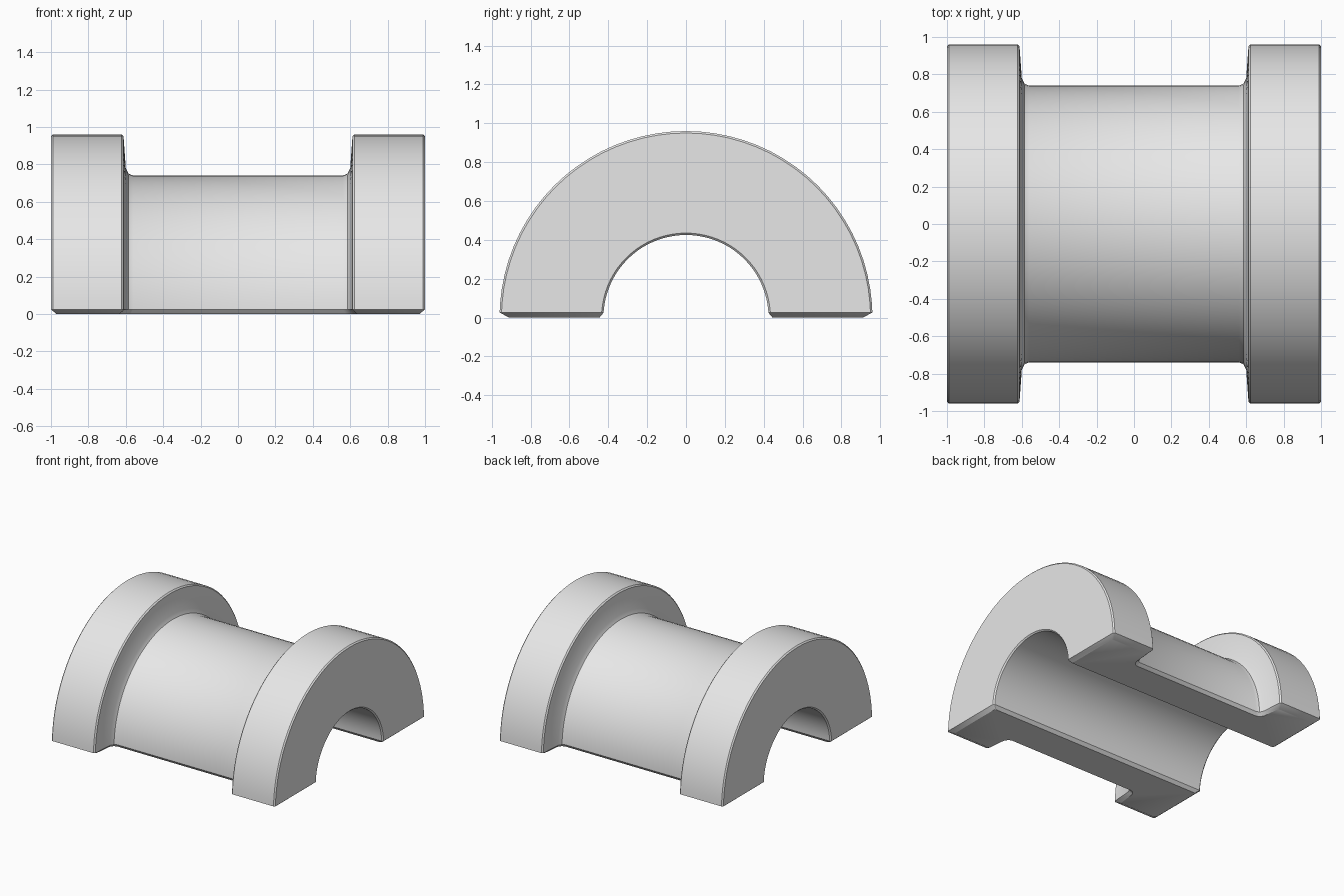
import bpy, bmesh, math

cube = bpy.data.objects.get("Cube")
if cube:
    bpy.data.objects.remove(cube, do_unlink=True)

STEPS = 40       # segments around the half turn
CHAMFER = 0.025  # height of the chamfer on the split faces

# Half of the closed section (x, radius): barrel, fillet, flange, bore
half = [(0.56, 0.74), (0.585, 0.75), (0.60, 0.78), (0.612, 0.95), (0.622, 0.96),
        (0.99, 0.96), (1.0, 0.95), (1.0, 0.435), (0.99, 0.425)]
# The same section drawn in slightly, for the flat split faces
half_inset = [(0.575, 0.72), (0.60, 0.73), (0.62, 0.76), (0.635, 0.90), (0.645, 0.91),
              (0.96, 0.91), (0.97, 0.90), (0.97, 0.455), (0.96, 0.445)]


def mirrored(points):
    return points + [(-x, r) for x, r in reversed(points)]


section, inset = mirrored(half), mirrored(half_inset)
bm = bmesh.new()


def flat_ring(points, side, z):
    return [bm.verts.new((x, side * math.sqrt(r * r - z * z), z)) for x, r in points]


# Rings from the back split face, over the top, to the front split face
rings = [flat_ring(inset, 1, 0), flat_ring(section, 1, CHAMFER)]
for i in range(1, STEPS):
    a = math.pi * i / STEPS
    rings.append([bm.verts.new((x, r * math.cos(a), r * math.sin(a))) for x, r in section])
rings += [flat_ring(section, -1, CHAMFER), flat_ring(inset, -1, 0)]

# Skin between the rings, then the two split faces
for a, b in zip(rings, rings[1:]):
    for j in range(len(a)):
        k = (j + 1) % len(a)
        bm.faces.new((a[j], a[k], b[k], b[j]))
bm.faces.new(rings[0])
bm.faces.new(rings[-1])
bmesh.ops.recalc_face_normals(bm, faces=bm.faces)

mesh = bpy.data.meshes.new("half_bushing")
bm.to_mesh(mesh)
bm.free()
bushing = bpy.data.objects.new("half_bushing", mesh)
bpy.context.collection.objects.link(bushing)

# Plain light grey
grey = bpy.data.materials.new("light_grey")
grey.use_nodes = True
colour = (0.8, 0.8, 0.8, 1)
grey.diffuse_color = colour
grey.node_tree.nodes["Principled BSDF"].inputs["Base Color"].default_value = colour
mesh.materials.append(grey)

# Smooth curved surfaces with crisp edges
bpy.ops.object.select_all(action='DESELECT')
bushing.select_set(True)
bpy.context.view_layer.objects.active = bushing
bpy.ops.object.shade_smooth_by_angle(angle=math.radians(30))
